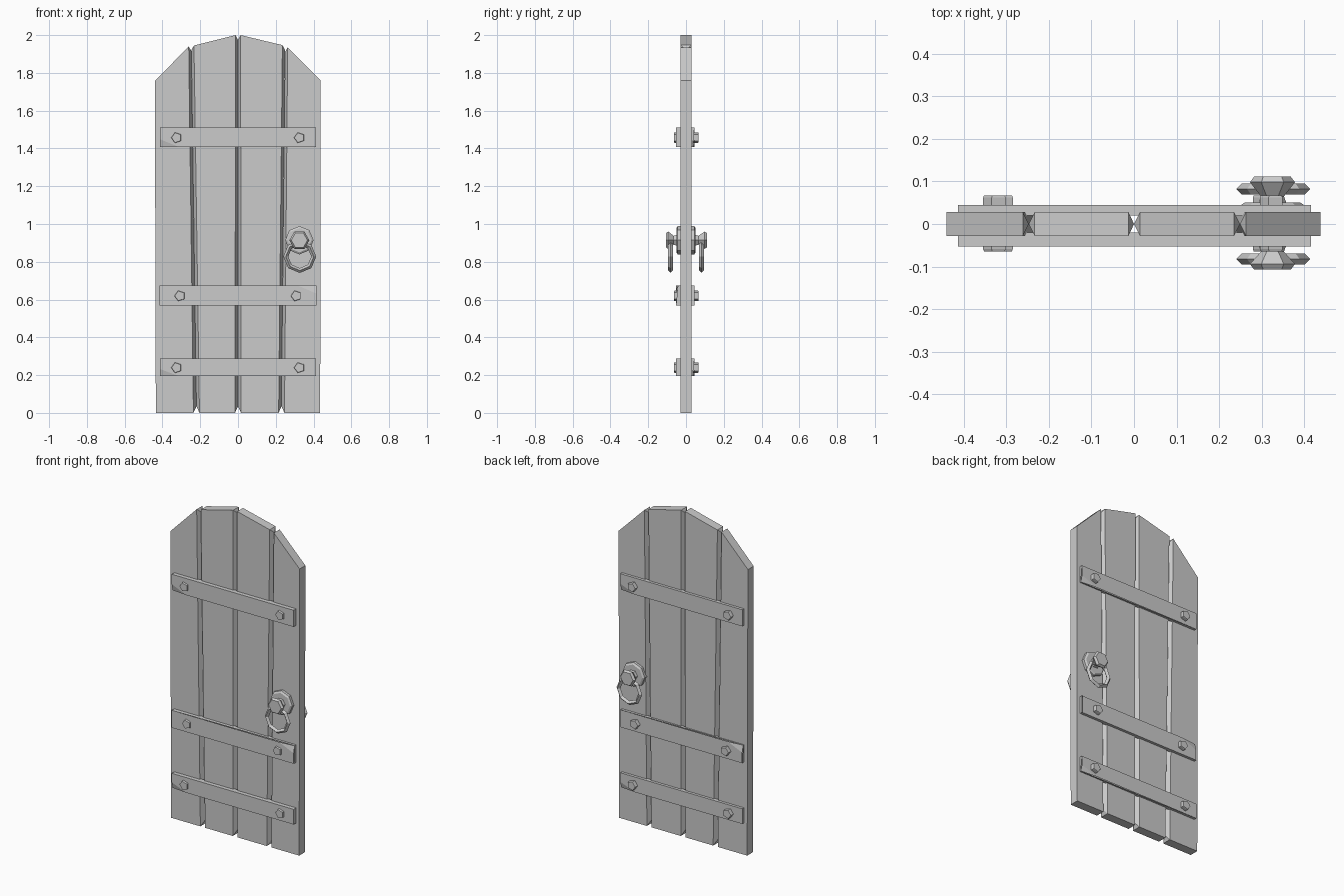
import bpy, bmesh
from math import pi, sin, cos

if "Cube" in bpy.data.objects:
    bpy.data.objects.remove(bpy.data.objects["Cube"])

HALF = 0.028  # half thickness of the planks


def make(name, verts, faces):
    bm = bmesh.new()
    vs = [bm.verts.new(v) for v in verts]
    for f in faces:
        bm.faces.new([vs[i] for i in f])
    bmesh.ops.recalc_face_normals(bm, faces=bm.faces)
    me = bpy.data.meshes.new(name)
    bm.to_mesh(me)
    bm.free()
    ob = bpy.data.objects.new(name, me)
    bpy.context.collection.objects.link(ob)
    return ob


def plank(name, bl, br, tr, tl, left=None, right=None):
    """Flat board; left/right are (bottom x, top x) of a ridge on a seam side."""
    outline = [(bl, 0), (br, 0), tr, tl]
    v = [(x, y, z) for y in (-HALF, HALF) for x, z in outline]
    f = [(0, 1, 2, 3), (7, 6, 5, 4), (0, 1, 5, 4), (2, 3, 7, 6)]
    for seam, lo, hi in ((left, 0, 3), (right, 1, 2)):
        if seam is None:
            f.append((lo, hi, hi + 4, lo + 4))
            continue
        n = len(v)
        v += [(seam[0], 0, 0.035), (seam[1], 0, outline[hi][1] - 0.025)]
        f += [(lo, hi, n + 1, n), (lo + 4, n, n + 1, hi + 4),
              (lo, n, lo + 4), (hi, hi + 4, n + 1)]
    make(name, v, f)


def lathe(name, cx, cz, profile, sides, phase, s):
    """Solid turned about the y axis; profile is (radius, distance from y=0)."""
    v, f = [], []
    for r, d in profile:
        for i in range(sides):
            a = phase + 2 * pi * i / sides
            v.append((cx + r * cos(a), s * d, cz + r * sin(a)))
    for k in range(len(profile) - 1):
        for i in range(sides):
            j = (i + 1) % sides
            f.append((k * sides + i, k * sides + j, (k + 1) * sides + j, (k + 1) * sides + i))
    f += [tuple(range(sides)), tuple(range(len(v) - sides, len(v)))]
    make(name, v, f)


def ring(name, cx, cy, cz, major, minor, sides):
    """Faceted pull ring hanging in the xz plane."""
    v, f = [], []
    for i in range(sides):
        a = -pi / 2 + 2 * pi * i / sides
        for k in range(4):
            b = k * pi / 2
            r = major + minor * cos(b)
            v.append((cx + r * cos(a), cy + minor * sin(b), cz + r * sin(a)))
    for i in range(sides):
        j = (i + 1) % sides
        for k in range(4):
            m = (k + 1) % 4
            f.append((i * 4 + k, j * 4 + k, j * 4 + m, i * 4 + m))
    make(name, v, f)


# Planks with V-shaped seams, forming the arched top
s1, s2, s3 = (-0.22, -0.247), (0, 0), (0.23, 0.249)
plank("plank_1", -0.435, -0.236, (-0.261, 1.94), (-0.44, 1.757), right=s1)
plank("plank_2", -0.204, -0.016, (-0.013, 2.0), (-0.233, 1.945), left=s1, right=s2)
plank("plank_3", 0.016, 0.215, (0.235, 1.947), (0.014, 2.0), left=s2, right=s3)
plank("plank_4", 0.246, 0.435, (0.438, 1.76), (0.263, 1.935), left=s3)

# Cross bands and bolts; each: z low, z high, bolt x, worn corner (0 low, 1 high)
bands = [("top", 1.408, 1.51, 0.325, 0), ("middle", 0.568, 0.675, 0.308, 1),
         ("bottom", 0.195, 0.288, 0.325, 0)]
for side, s, out, head in (("front", -1, 0.053, 0.064), ("back", 1, 0.045, 0.067)):
    for name, z0, z1, bx, worn in bands:
        ends = [(-0.413, z0), (0.415, z0), (0.415, z1), (-0.413, z1)]
        v = [(x, s * 0.02, z) for x, z in ends] + [(x, s * out, z) for x, z in ends]
        # the dented corner lies diagonally opposite on the back face
        corner = {(-1, 0): 4, (-1, 1): 6, (1, 0): 5, (1, 1): 7}[(s, worn)]
        x, y, z = v[corner]
        v[corner] = (x, y - s * 0.01, z)
        ob = make(f"{name}_band_{side}", v,
                  [(0, 1, 2, 3), (0, 1, 5, 4), (1, 2, 6, 5), (2, 3, 7, 6), (3, 0, 4, 7)])
        # split the outer face into a small dent triangle and a flat remainder
        cx, cz = x, z
        sx = 1 if x < 0 else -1
        zo = z1 if z == z0 else z0
        a = (cx + sx * 0.1, s * out, cz)
        b = (cx, s * out, cz + (zo - cz) * 0.4)
        rest = [(cx, s * out, zo), (-cx, s * out, zo), (-cx, s * out, cz)]
        c = v[corner]
        make(f"{name}_band_face_{side}", [c, a, b] + rest,
             [(0, 1, 2), (1, 5, 4, 3, 2)])
        for bside, px in (("left", -bx), ("right", bx)):
            lathe(f"{name}_bolt_{side}_{bside}", px, (z0 + z1) / 2 - 0.002,
                  [(0.029, 0.03), (0.029, head - 0.005), (0.027, head)], 5, pi, s)

# Handle on each face: octagonal plate, hexagonal knob, hanging ring
for side, s, tip in (("front", -1, 0.107), ("back", 1, 0.111)):
    lathe(f"handle_plate_{side}", 0.325, 0.914,
          [(0.075, 0.02), (0.075, 0.044), (0.064, 0.051)], 8, pi / 2, s)
    lathe(f"handle_knob_{side}", 0.325, 0.914,
          [(0.036, 0.04), (0.027, 0.065), (0.053, tip - 0.013), (0.043, tip)], 6, 0, s)
    ring(f"handle_ring_{side}", 0.327, s * 0.082, 0.828, 0.074, 0.013, 8)
